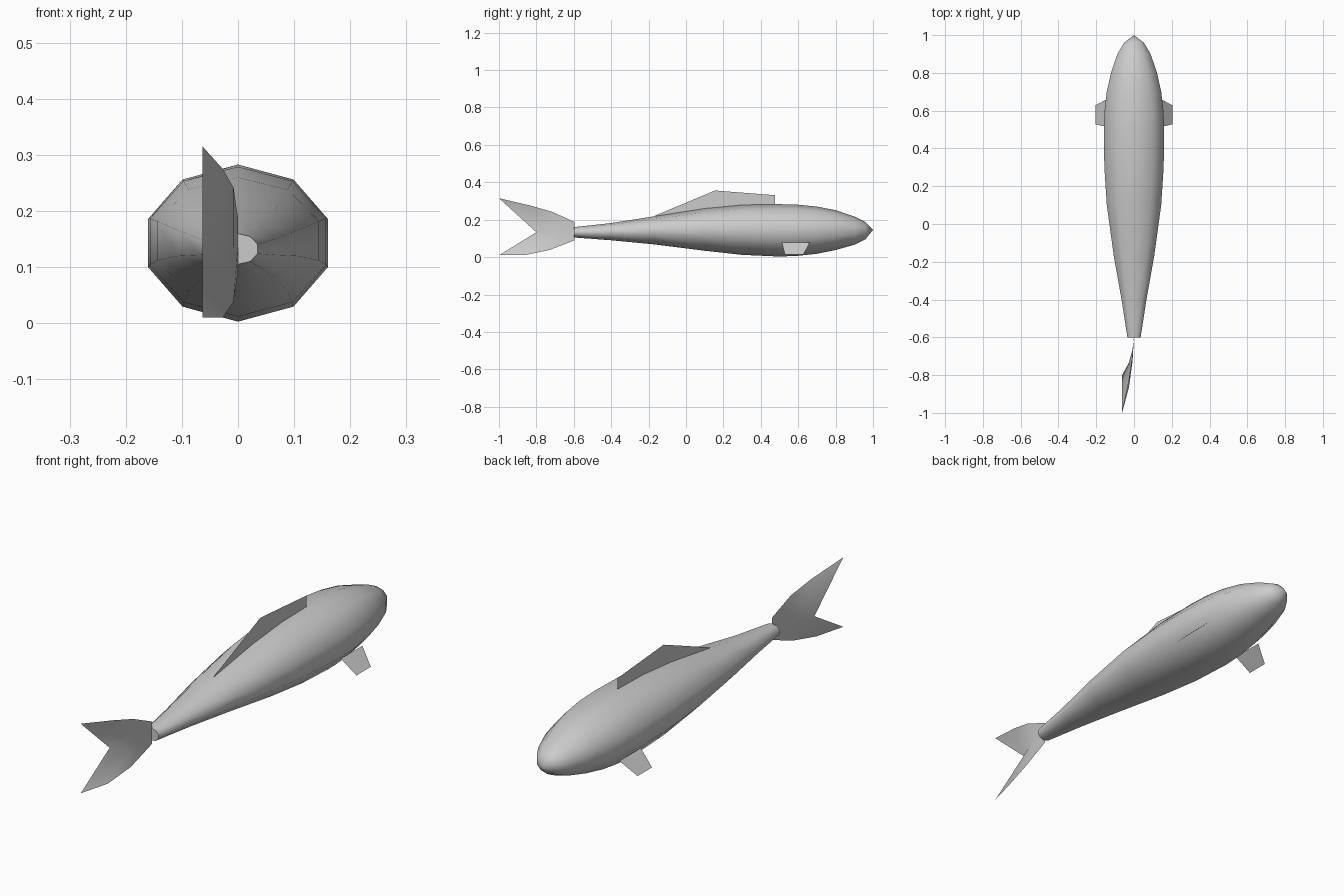
import bpy, bmesh, math

if "Cube" in bpy.data.objects:
    bpy.data.objects.remove(bpy.data.objects["Cube"])

def finish(name, bm, angle=None):
    me = bpy.data.meshes.new(name)
    bmesh.ops.recalc_face_normals(bm, faces=bm.faces)
    bm.to_mesh(me)
    bm.free()
    ob = bpy.data.objects.new(name, me)
    bpy.context.collection.objects.link(ob)
    if angle:
        bpy.ops.object.select_all(action='DESELECT')
        ob.select_set(True)
        bpy.context.view_layer.objects.active = ob
        bpy.ops.object.shade_smooth_by_angle(angle=math.radians(angle))
    return ob

def sheet(name, grid, angle=None):
    """Thin surface through rows of points."""
    bm = bmesh.new()
    rows = [[bm.verts.new(p) for p in r] for r in grid]
    for a, b in zip(rows, rows[1:]):
        for i in range(len(a) - 1):
            bm.faces.new((a[i], a[i + 1], b[i + 1], b[i]))
    return finish(name, bm, angle)

# Body: ten-sided rings (y, half width, bottom z, top z)
SIDES = 10
stations = [
    (-0.60, 0.035, 0.105, 0.160), (-0.40, 0.066, 0.090, 0.182),
    (-0.17, 0.107, 0.068, 0.218), (0.10, 0.144, 0.034, 0.260),
    (0.30, 0.157, 0.012, 0.279), (0.50, 0.160, 0.003, 0.283),
    (0.60, 0.156, 0.007, 0.280), (0.70, 0.144, 0.018, 0.270),
    (0.80, 0.122, 0.038, 0.251), (0.90, 0.088, 0.066, 0.217),
    (0.96, 0.052, 0.096, 0.187)]
bm = bmesh.new()
rings = []
for y, w, lo, hi in stations:
    rx = w / math.cos(math.radians(18))
    rz, zc = (hi - lo) / 2, (hi + lo) / 2
    rings.append([bm.verts.new((rx * math.sin(2 * math.pi * k / SIDES), y,
                                zc + rz * math.cos(2 * math.pi * k / SIDES)))
                  for k in range(SIDES)])
tip = bm.verts.new((0, 1.0, 0.145))
for k in range(SIDES):
    j = (k + 1) % SIDES
    for a, b in zip(rings, rings[1:]):
        bm.faces.new((a[k], a[j], b[j], b[k]))
    bm.faces.new((rings[-1][k], rings[-1][j], tip))
bm.faces.new(rings[0])
finish("body", bm, 50)

# Tail fin: forked sheet swept to one side
sheet("tail_fin", [
    [(0, -0.595, 0.187), (0, -0.595, 0.137), (0, -0.595, 0.090)],
    [(-0.008, -0.715, 0.242), (-0.008, -0.665, 0.137), (-0.008, -0.73, 0.038)],
    [(-0.027, -0.83, 0.275), (-0.027, -0.735, 0.135), (-0.027, -0.865, 0.010)],
    [(-0.063, -1.0, 0.315), (-0.063, -0.80, 0.133), (-0.063, -1.0, 0.010)]], 50)

# Dorsal fin: flat sheet rising from the back
sheet("dorsal_fin", [
    [(0, -0.17, 0.217), (0, 0.155, 0.262), (0, 0.475, 0.278)],
    [(0, -0.165, 0.222), (0, 0.155, 0.356), (0, 0.475, 0.331)]])

# Pectoral fins: a mirrored pair pointing down and out
for name, s in (("right_pectoral_fin", 1), ("left_pectoral_fin", -1)):
    sheet(name, [
        [(s * 0.140, 0.513, 0.077), (s * 0.140, 0.662, 0.077)],
        [(s * 0.205, 0.528, 0.015), (s * 0.205, 0.628, 0.015)]])
